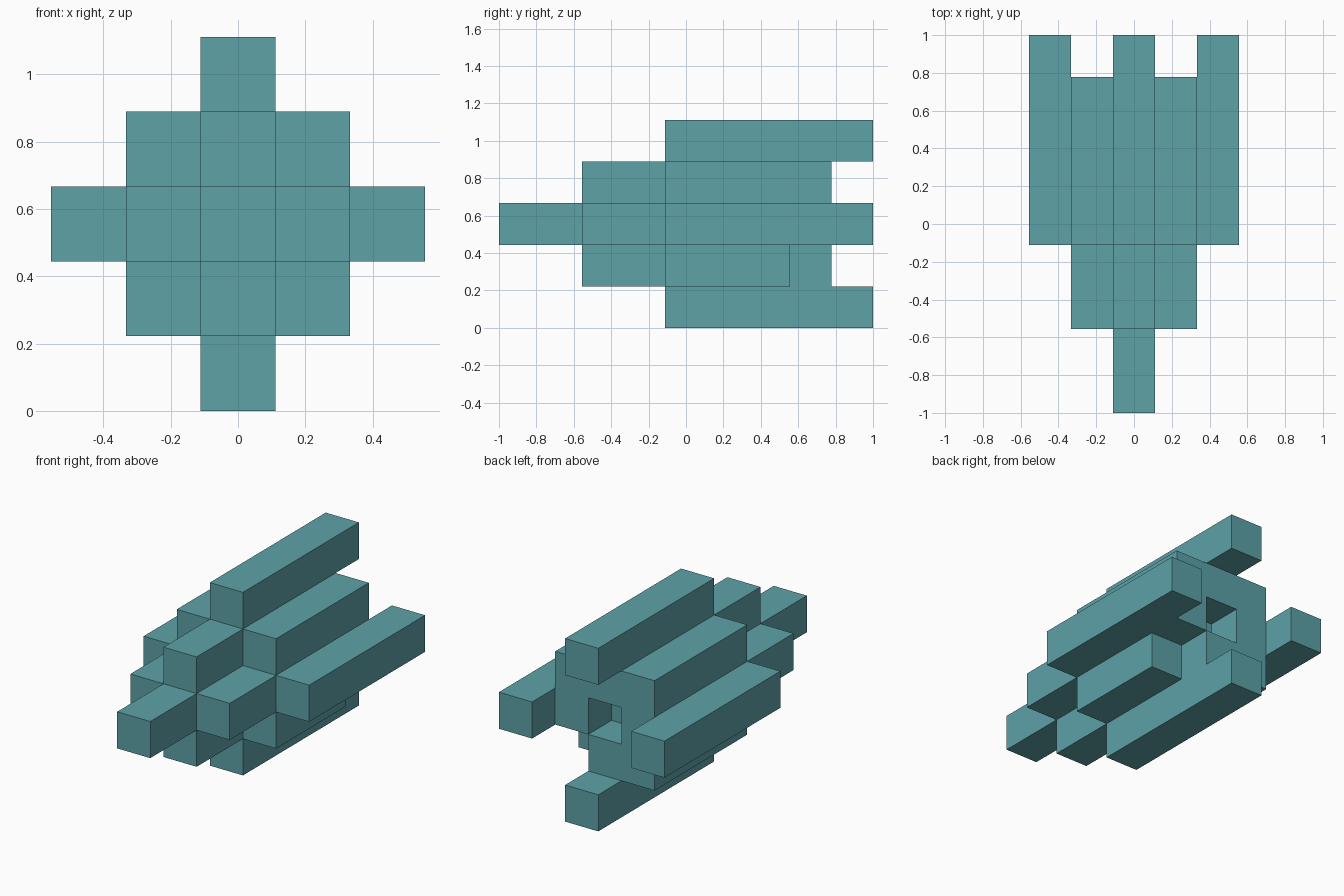
import bpy, bmesh, math
from mathutils import Vector

if "Cube" in bpy.data.objects:
    bpy.data.objects.remove(bpy.data.objects["Cube"])

U = 2 / 9  # one block; the model is 9 blocks long

# Bars running front to back: (column, row) -> (first block, end block) along y
bars = {}
for col in range(-2, 3):
    for row in range(5):
        d = abs(col) + abs(row - 2)
        if d <= 2:
            outer_tip = d == 2 and (col == 0 or row == 2)
            bars[col, row] = (2 * d, 9 if outer_tip else 8)
bars[0, 2] = (0, 7)    # centre bar: long nose, square recess at the back
bars[1, 1] = (4, 7)    # lower right bar is one block short

solid = {(c, y, r) for (c, r), (a, b) in bars.items() for y in range(a, b)}


def block_centre(cell):
    return Vector((cell[0], cell[1] - 4, cell[2] + 0.5)) * U


# Outer skin only: one quad wherever a block meets empty space
bm = bmesh.new()
for cell in sorted(solid):
    for axis in range(3):
        for sign in (-1, 1):
            n = Vector((0, 0, 0))
            n[axis] = sign
            if tuple(int(c + k) for c, k in zip(cell, n)) in solid:
                continue
            s = Vector((0, 0, 0))
            s[(axis + 1) % 3] = 1
            t = n.cross(s)
            mid = block_centre(cell) + n * U / 2
            quad = [mid + (s * i + t * j) * U / 2
                    for i, j in ((-1, -1), (1, -1), (1, 1), (-1, 1))]
            bm.faces.new([bm.verts.new(p) for p in quad])

# Weld the blocks and merge coplanar quads into large flat faces
bmesh.ops.remove_doubles(bm, verts=bm.verts[:], dist=1e-4)
bmesh.ops.dissolve_limit(bm, angle_limit=math.radians(1),
                         verts=bm.verts[:], edges=bm.edges[:])

mesh = bpy.data.meshes.new("stepped_bar_cluster")
bm.to_mesh(mesh)
bm.free()
obj = bpy.data.objects.new("stepped_bar_cluster", mesh)
bpy.context.collection.objects.link(obj)

# Teal surface
mat = bpy.data.materials.new("teal")
mat.diffuse_color = (0.11, 0.36, 0.39, 1)
mat.use_nodes = True
mat.node_tree.nodes["Principled BSDF"].inputs["Base Color"].default_value = mat.diffuse_color
mesh.materials.append(mat)
